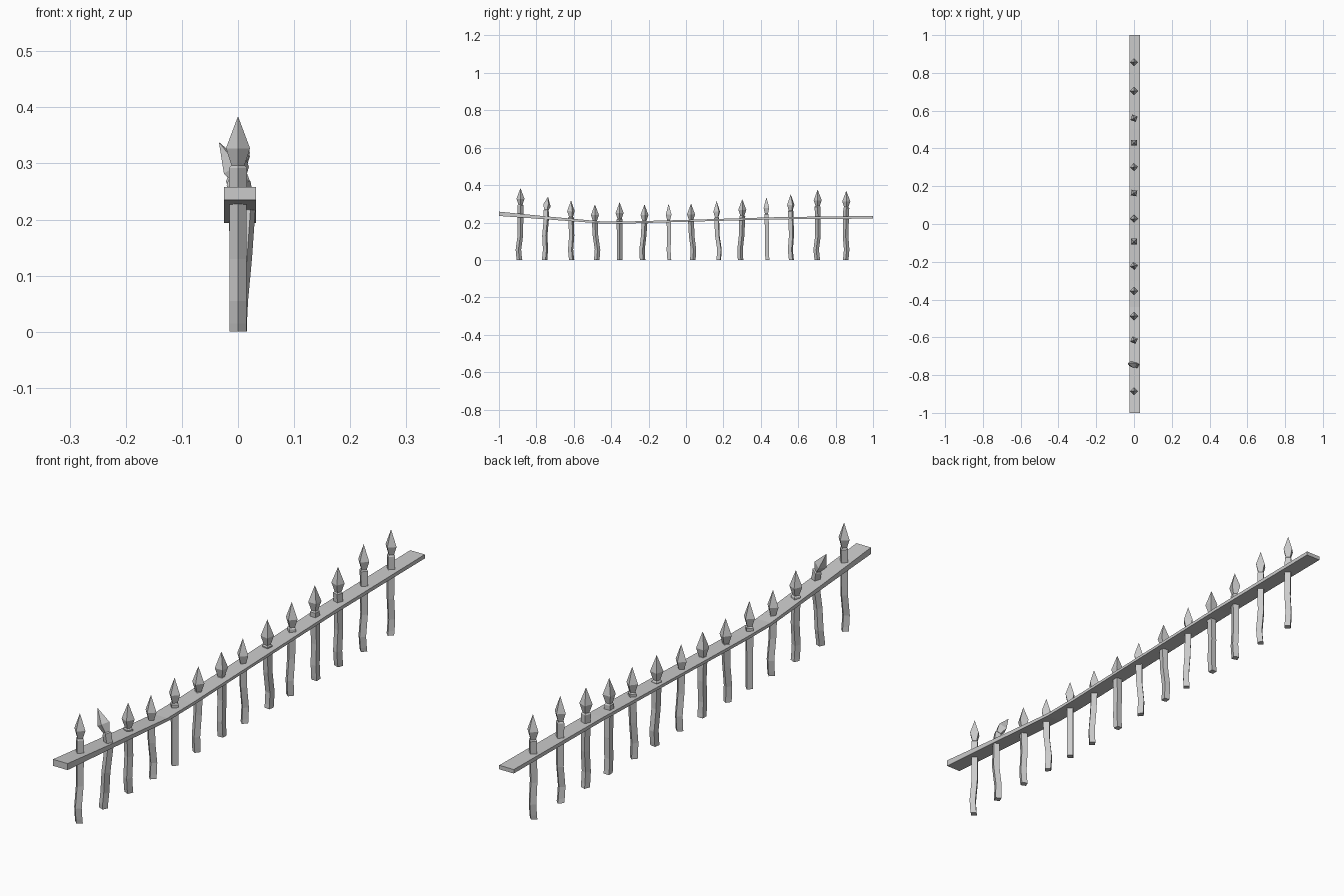
import bpy, bmesh, math
from mathutils import Vector

if "Cube" in bpy.data.objects:
    bpy.data.objects.remove(bpy.data.objects["Cube"])


def make_object(name, rings, cap_end=True):
    """Skin a list of equal-length vertex rings; a one-point ring closes to a tip."""
    bm = bmesh.new()
    loops = [[bm.verts.new(p) for p in ring] for ring in rings]
    n = len(loops[0])
    bm.faces.new(loops[0])
    for a, b in zip(loops, loops[1:]):
        for i in range(n):
            j = (i + 1) % n
            if len(b) == 1:
                bm.faces.new((a[i], a[j], b[0]))
            else:
                bm.faces.new((a[i], a[j], b[j], b[i]))
    if cap_end:
        bm.faces.new(loops[-1])
    bmesh.ops.recalc_face_normals(bm, faces=bm.faces)
    mesh = bpy.data.meshes.new(name)
    bm.to_mesh(mesh)
    bm.free()
    obj = bpy.data.objects.new(name, mesh)
    bpy.context.collection.objects.link(obj)
    return obj


def square(center, r, angle, axis=Vector((0, 0, 1))):
    """Four corners around a centre, tilted to the given axis."""
    tilt = Vector((0, 0, 1)).rotation_difference(axis)
    return [Vector(center) + tilt @ Vector((r * math.cos(angle + k * math.pi / 2),
                                            r * math.sin(angle + k * math.pi / 2), 0))
            for k in range(4)]


def picket(index, y_low, y_top, tip_z, degrees, kink, lean=None):
    a = math.radians(degrees)
    top_z = tip_z - 0.092
    # Crooked shaft as (x, y, z) centre points
    shaft = [(0, y_low, 0), (0, y_low + kink * 0.4, 0.015), (0, y_low + kink, 0.055),
             (0, (y_low + y_top) / 2 - kink * 0.3, 0.13), (0, y_top, top_z)]
    tip = Vector((0, y_top, tip_z))
    if lean:
        shaft = [(0.002, y_low, 0), (0.002, y_low, 0.015), (0.004, y_low + kink, 0.055),
                 (0.011, y_low, 0.13), (0.017, y_top, 0.215), (0.009, y_top, 0.262)]
        tip = Vector(lean)
    base = Vector(shaft[-1])
    axis = (tip - base).normalized()
    length = (tip - base).length
    rings = [square(p, 0.0148, a) for p in shaft]
    rings[-1] = square(base, 0.016, a, axis)
    # Spear head: neck, widest point, tip
    for f, r in ((0.05, 0.0115), (0.38, 0.0215)):
        rings.append(square(base + axis * length * f, r, a, axis))
    rings.append([tip])
    make_object(f"picket_{index:02d}", rings, cap_end=False)


# Sagging rail: y, underside z, top z
rail_path = [(-1, 0.235, 0.258), (-0.75, 0.217, 0.233), (-0.44, 0.194, 0.205),
             (-0.3, 0.195, 0.206), (0, 0.204, 0.214), (0.3, 0.212, 0.223),
             (0.5, 0.217, 0.229), (1, 0.221, 0.235)]
make_object("rail", [[(-0.025, y, lo), (0.032, y, lo), (0.032, y, hi), (-0.025, y, hi)]
                     for y, lo, hi in rail_path])

# Pickets: y at foot, y at head, tip height, turn in degrees, kink
pickets = [
    (-0.890, -0.885, 0.384, 0, -0.006),
    (-0.755, -0.747, 0.338, 20, 0.004),
    (-0.611, -0.615, 0.318, 20, -0.006),
    (-0.478, -0.487, 0.297, 0, 0.005),
    (-0.355, -0.355, 0.308, 0, 0.000),
    (-0.232, -0.222, 0.297, 10, -0.003),
    (-0.089, -0.093, 0.300, 45, -0.004),
    (0.036, 0.027, 0.301, 0, 0.004),
    (0.174, 0.164, 0.315, 35, 0.005),
    (0.292, 0.301, 0.325, 5, -0.003),
    (0.436, 0.430, 0.335, 45, -0.004),
    (0.564, 0.560, 0.351, 25, -0.006),
    (0.703, 0.704, 0.376, 0, -0.007),
    (0.853, 0.857, 0.370, 0, 0.006),
]
for i, p in enumerate(pickets, 1):
    picket(i, *p, lean=(-0.034, -0.738, 0.338) if i == 2 else None)
